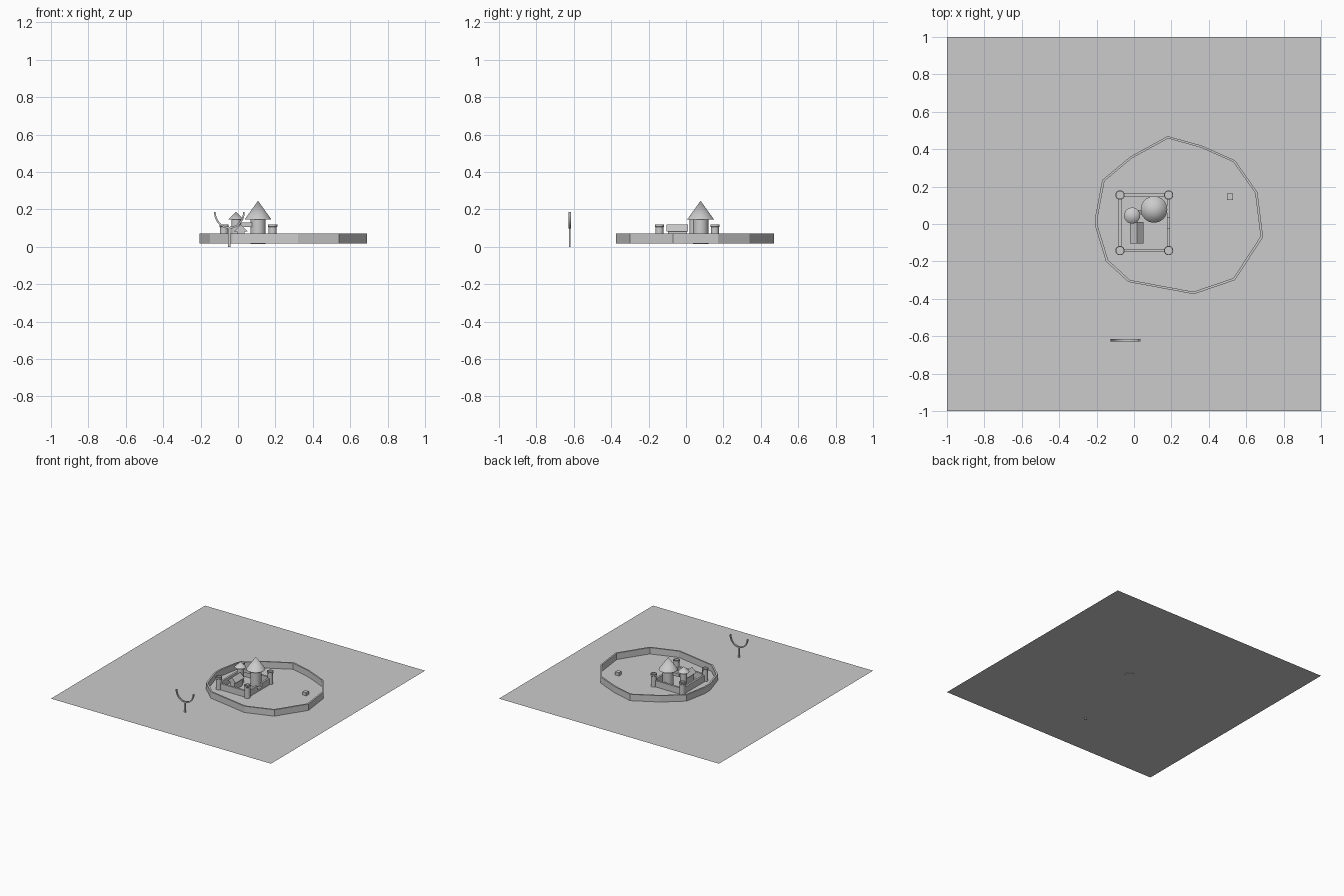
import bpy, bmesh, math
from mathutils import Vector

cube = bpy.data.objects.get("Cube")
if cube:
    bpy.data.objects.remove(cube, do_unlink=True)

stone = bpy.data.materials.new("plain_grey")
stone.use_nodes = True
GREY = (0.6, 0.6, 0.6, 1)
stone.diffuse_color = GREY
stone.node_tree.nodes["Principled BSDF"].inputs["Base Color"].default_value = GREY

GROUND = 0.018


def finish(name, bm, smooth=False):
    mesh = bpy.data.meshes.new(name)
    bmesh.ops.recalc_face_normals(bm, faces=bm.faces)
    bm.to_mesh(mesh)
    bm.free()
    mesh.materials.append(stone)
    obj = bpy.data.objects.new(name, mesh)
    bpy.context.collection.objects.link(obj)
    if smooth:
        bpy.ops.object.select_all(action='DESELECT')
        obj.select_set(True)
        bpy.context.view_layer.objects.active = obj
        bpy.ops.object.shade_smooth_by_angle(angle=math.radians(35))
    return obj


def box(name, x0, x1, y0, y1, z0, z1):
    bm = bmesh.new()
    bmesh.ops.create_cube(bm, size=1)
    for v in bm.verts:
        v.co = (x1 if v.co.x > 0 else x0, y1 if v.co.y > 0 else y0,
                z1 if v.co.z > 0 else z0)
    return finish(name, bm)


def lathe(name, x, y, profile, sides=32):
    """Turn (radius, height) points around a vertical axis."""
    bm = bmesh.new()
    rings = []
    for r, z in profile:
        if r == 0:
            rings.append([bm.verts.new((x, y, z))] * sides)
        else:
            rings.append([bm.verts.new((x + r * math.cos(math.tau * i / sides),
                                        y + r * math.sin(math.tau * i / sides), z))
                          for i in range(sides)])
    for a, b in zip(rings, rings[1:]):
        for i in range(sides):
            j = (i + 1) % sides
            bm.faces.new(dict.fromkeys((a[i], a[j], b[j], b[i])))
    return finish(name, bm, True)


# Flat ground sheet
bm = bmesh.new()
bmesh.ops.create_grid(bm, x_segments=1, y_segments=1, size=1)
bmesh.ops.translate(bm, verts=bm.verts, vec=(0, 0, GROUND))
finish("ground", bm)

# Irregular many-sided outer wall
outline = [(0.18, 0.47), (0.36, 0.42), (0.54, 0.34), (0.66, 0.17), (0.69, -0.07),
           (0.54, -0.3), (0.32, -0.375), (-0.03, -0.31), (-0.15, -0.2),
           (-0.205, -0.02), (-0.205, 0.05), (-0.17, 0.235), (-0.02, 0.36)]
centre = Vector((0.245, 0.05))
bm = bmesh.new()
loops = []
for scale, z in ((1, GROUND), (1, 0.07), (0.97, 0.07), (0.97, GROUND)):
    pts = [centre + (Vector(p) - centre) * scale for p in outline]
    loops.append([bm.verts.new((p.x, p.y, z)) for p in pts])
n = len(outline)
for a, b in zip(loops, loops[1:] + loops[:1]):
    for i in range(n):
        bm.faces.new((a[i], a[(i + 1) % n], b[(i + 1) % n], b[i]))
finish("outer_wall", bm)

# Castle walls with a gate notch in the left side
L, R, F, B, T, TOP = -0.075, 0.185, -0.142, 0.155, 0.008, 0.07
box("castle_wall_front", L, R, F - T, F + T, GROUND, TOP)
box("castle_wall_back", L, R, B - T, B + T, GROUND, TOP)
box("castle_wall_right", L - T, L + T, F, B, GROUND, TOP)
box("castle_wall_left_front", R - T, R + T, F, -0.025, GROUND, TOP)
box("castle_wall_left_back", R - T, R + T, 0.035, B, GROUND, TOP)
box("gate_sill", R - T, R + T, -0.025, 0.035, GROUND, 0.035)

# Corner turrets with hollow rims
for side, x in (("right", L), ("left", R)):
    for end, y in (("front", F), ("back", B)):
        lathe("turret_" + end + "_" + side, x, y,
              [(0, GROUND), (0.022, GROUND), (0.022, 0.105), (0.025, 0.108),
               (0.025, 0.12), (0.02, 0.12), (0.02, 0.105), (0, 0.105)], 24)


# Round towers with cone roofs
def tower(name, x, y, r, base, eave, roof_r, tip):
    lathe(name + "_body", x, y, [(0, base), (r, base), (r, eave), (0, eave)])
    lathe(name + "_roof", x, y, [(0, eave), (roof_r, eave), (0, tip)])


tower("main_tower", 0.107, 0.078, 0.041, 0.015, 0.147, 0.071, 0.246)
tower("small_tower", -0.01, 0.045, 0.026, GROUND, 0.145, 0.043, 0.188)

# Bridge between the towers
box("tower_bridge", 0.01, 0.075, 0.05, 0.075, 0.105, 0.13)

# Gabled hall
box("hall_walls", -0.006, 0.036, -0.095, 0.005, GROUND, 0.09)
bm = bmesh.new()
ends = [[bm.verts.new((x, y, z)) for x, z in ((-0.022, 0.083), (0.052, 0.083), (0.015, 0.12))]
        for y in (-0.103, 0.01)]
for end in ends:
    bm.faces.new(end)
for i in range(3):
    j = (i + 1) % 3
    bm.faces.new((ends[0][i], ends[0][j], ends[1][j], ends[1][i]))
finish("hall_roof", bm)

# Small block in the yard
box("yard_block", 0.496, 0.53, 0.128, 0.162, GROUND, 0.045)

# Forked catapult: post plus curved fork
FX, FY = -0.046, -0.622
box("fork_post", FX - 0.007, FX + 0.007, FY - 0.004, FY + 0.004, 0, 0.105)
bm = bmesh.new()
rings = []
STEPS = 16
for i in range(STEPS + 1):
    a = math.pi * (1 + i / STEPS)
    c, s = math.cos(a), math.sin(a)
    rings.append([bm.verts.new((FX + rx * c, FY + dy, 0.185 + rz * s))
                  for rx, rz, dy in ((0.082, 0.088, -0.006), (0.082, 0.088, 0.006),
                                     (0.073, 0.078, 0.006), (0.073, 0.078, -0.006))])
for a, b in zip(rings, rings[1:]):
    for k in range(4):
        bm.faces.new((a[k], a[(k + 1) % 4], b[(k + 1) % 4], b[k]))
bm.faces.new(rings[0])
bm.faces.new(rings[-1])
finish("fork_arms", bm, True)
